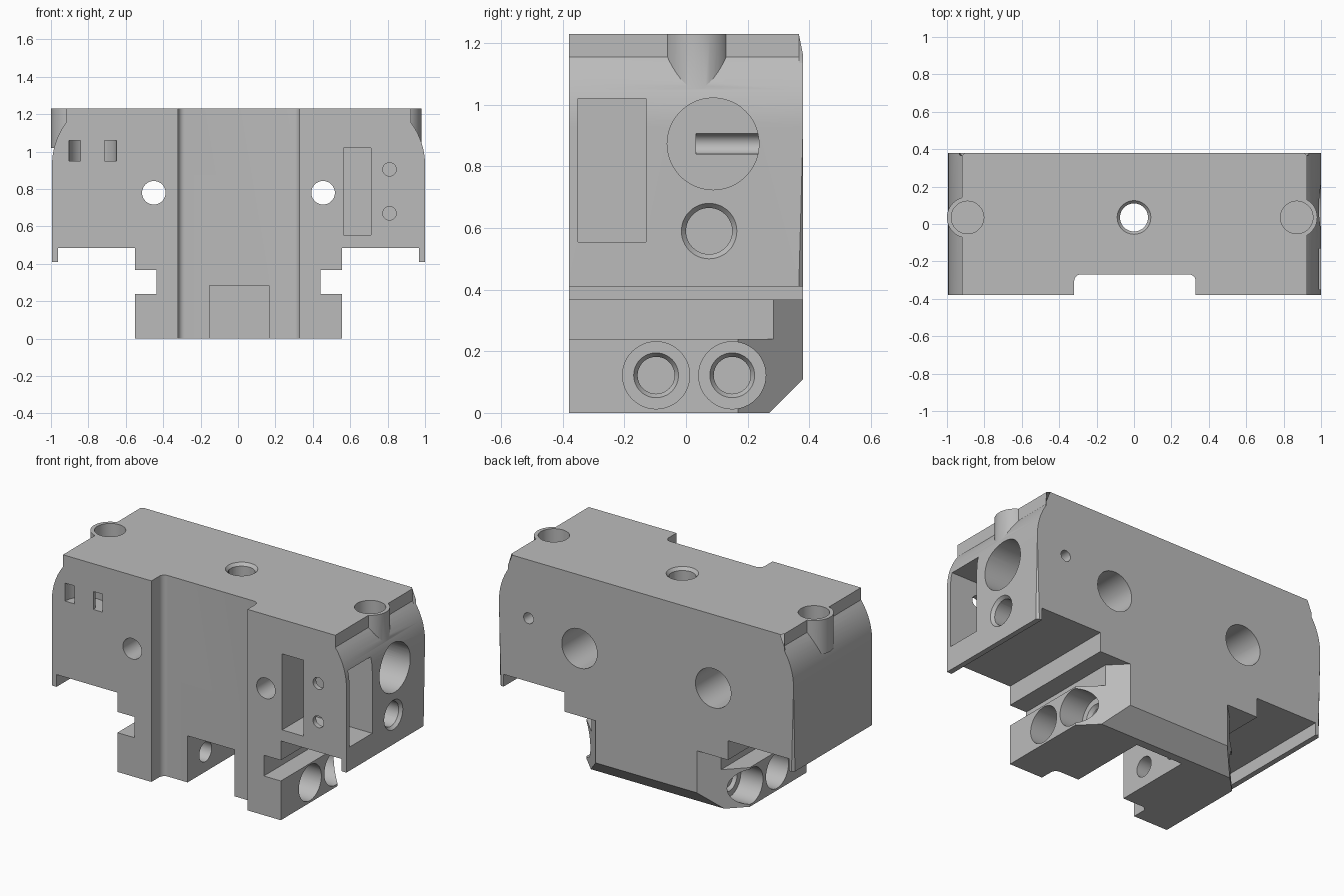
import bpy, bmesh, math
from mathutils import Vector, Matrix

if "Cube" in bpy.data.objects:
    bpy.data.objects.remove(bpy.data.objects["Cube"])

grey = bpy.data.materials.new("plain grey")
grey.diffuse_color = (0.5, 0.5, 0.5, 1)
grey.use_nodes = True
grey.node_tree.nodes["Principled BSDF"].inputs["Base Color"].default_value = grey.diffuse_color


def make(name, bm):
    bmesh.ops.recalc_face_normals(bm, faces=bm.faces[:])
    mesh = bpy.data.meshes.new(name)
    bm.to_mesh(mesh)
    bm.free()
    ob = bpy.data.objects.new(name, mesh)
    bpy.context.collection.objects.link(ob)
    mesh.materials.append(grey)
    return ob


def prism_bm(points, axis, lo, hi):
    """Extrude a 2D outline along an axis (outline uses the other two axes in order)."""
    bm = bmesh.new()

    def at(p, d):
        c = list(p)
        c.insert("xyz".index(axis), d)
        return bm.verts.new(c)
    a = [at(p, lo) for p in points]
    b = [at(p, hi) for p in points]
    bm.faces.new(a)
    bm.faces.new(b[::-1])
    n = len(a)
    for i in range(n):
        j = (i + 1) % n
        bm.faces.new((a[i], b[i], b[j], a[j]))
    return bm


def cyl_bm(start, end, r1, r2=None, seg=48):
    s, e = Vector(start), Vector(end)
    bm = bmesh.new()
    m = Matrix.Translation((s + e) / 2) @ (e - s).to_track_quat('Z', 'Y').to_matrix().to_4x4()
    bmesh.ops.create_cone(bm, cap_ends=True, segments=seg, radius1=r1,
                          radius2=r1 if r2 is None else r2, depth=(e - s).length, matrix=m)
    return bm


def box_bm(x0, x1, y0, y1, z0, z1):
    return prism_bm([(x0, y0), (x1, y0), (x1, y1), (x0, y1)], "z", z0, z1)


def combine(bm, op='DIFFERENCE'):
    tool = make("cutter", bm)
    tool.hide_render = True
    mod = body.modifiers.new("bool", 'BOOLEAN')
    mod.operation, mod.solver, mod.object = op, 'EXACT', tool
    dg = bpy.context.evaluated_depsgraph_get()
    mesh = bpy.data.meshes.new_from_object(body.evaluated_get(dg))
    body.modifiers.clear()
    body.data = mesh
    bpy.data.objects.remove(tool)


# Main block: front outline with rounded shoulders, lips and side slots
TOP, BACK, OFF = 1.23, 0.38, 0.003
half = [(0.553, 0), (0.553, 0.24), (0.438, 0.24), (0.438, 0.367), (0.553, 0.367),
        (0.553, 0.485), (0.965, 0.485), (0.965, 0.41), (0.997, 0.41)]
for i in range(11):
    a = math.radians(37) * i / 10
    half.append((0.622 + 0.375 * math.cos(a), 0.93 + 0.375 * math.sin(a)))
half.append((half[-1][0], TOP))
outline = [(x + OFF, z) for x, z in half] + [(OFF - x, z) for x, z in reversed(half)]
bm = prism_bm(outline, "y", -BACK, BACK)
rear = []
for e in bm.edges:
    mid = (e.verts[0].co + e.verts[1].co) / 2
    if mid.y > 0.37 and abs(mid.x) > 0.9 and mid.z > 0.5:
        rear.append(e)
bmesh.ops.bevel(bm, geom=rear, offset=0.014, segments=1, affect='EDGES')
body = make("machined_block", bm)

# Screw bosses on the shoulders
for x, z in ((-0.89, 1.02), (0.87, 1.0)):
    combine(cyl_bm((x, 0.035, z), (x, 0.035, TOP), 0.11), 'UNION')
    combine(cyl_bm((x, 0.035, 1.04), (x, 0.035, 1.4), 0.087))

# Foot chamfers: lower rear edge and both rear corners
combine(prism_bm([(0.17, -0.1), (0.6, -0.1), (0.6, 0.33)], "x", -1.2, 1.2))
for s in (1, -1):
    tri = [(OFF + s * 0.822, -0.1), (OFF + s * 0.822, 0.5), (OFF + s * 0.222, 0.5)]
    combine(prism_bm(tri, "z", -0.2, 0.367))

# Front channel with filleted inner corners
chan = [(-0.32, -0.5), (0.33, -0.5)]
for cx, a0 in ((0.295, 0), (-0.285, 90)):
    for i in range(7):
        a = math.radians(a0 + 15 * i)
        chan.append((cx + 0.035 * math.cos(a), -0.305 + 0.035 * math.sin(a)))
combine(prism_bm(chan, "z", -0.2, 1.5))

# Lower opening between the feet
combine(box_bm(-0.152, 0.165, -0.5, 0.22, -0.2, 0.285))

# Central vertical bore with countersink
combine(cyl_bm((0, 0.035, 0.2), (0, 0.035, 1.4), 0.075))
combine(cyl_bm((0, 0.035, 1.21), (0, 0.035, 1.25), 0.073, 0.107))

# Cross bores through the feet, counterbored on both outer sides
for y in (-0.097, 0.15):
    combine(cyl_bm((-0.8, y, 0.122), (0.8, y, 0.122), 0.06))
    for s in (1, -1):
        combine(cyl_bm((s * 0.4, y, 0.122), (s * 0.8, y, 0.122), 0.109))
        combine(cyl_bm((s * 0.38, y, 0.122), (s * 0.405, y, 0.122), 0.06, 0.076))

# Two bolt holes, counterbored from the rear
for x in (-0.45, 0.455):
    combine(cyl_bm((x, -0.6, 0.78), (x, 0.6, 0.78), 0.063))
    combine(cyl_bm((x, -0.1, 0.78), (x, 0.6, 0.78), 0.12))

# Right side: rectangular pocket meeting the front window
combine(box_bm(0.565, 1.2, -0.35, -0.13, 0.555, 1.02))
combine(box_bm(0.565, 0.71, -0.5, -0.13, 0.555, 1.02))
for z in (0.67, 0.905):
    combine(cyl_bm((0.81, -0.5, z), (0.81, -0.25, z), 0.036, seg=32))

# Right side: round recess, groove hole from the rear, small bore
combine(cyl_bm((0.8, 0.088, 0.873), (1.2, 0.088, 0.873), 0.149))
combine(cyl_bm((0.8, 0.032, 0.873), (0.8, 0.6, 0.873), 0.033, seg=32))
combine(cyl_bm((0.74, 0.075, 0.59), (1.2, 0.075, 0.59), 0.075))
combine(cyl_bm((0.98, 0.075, 0.59), (1.02, 0.075, 0.59), 0.073, 0.107))

# Curved tie slot on the front left
arc = []
for r, order in ((0.128, range(17)), (0.065, range(16, -1, -1))):
    for i in order:
        a = math.radians(-20 + 220 * i / 16)
        arc.append((-0.777 + r * math.cos(a), -0.38 + r * math.sin(a)))
combine(prism_bm(arc, "z", 0.95, 1.06))

# Smooth the bores, keep machined edges sharp
body.data.materials.clear()
body.data.materials.append(grey)
for p in body.data.polygons:
    p.material_index = 0
bpy.context.view_layer.objects.active = body
body.select_set(True)
bpy.ops.object.shade_smooth_by_angle(angle=math.radians(25))
